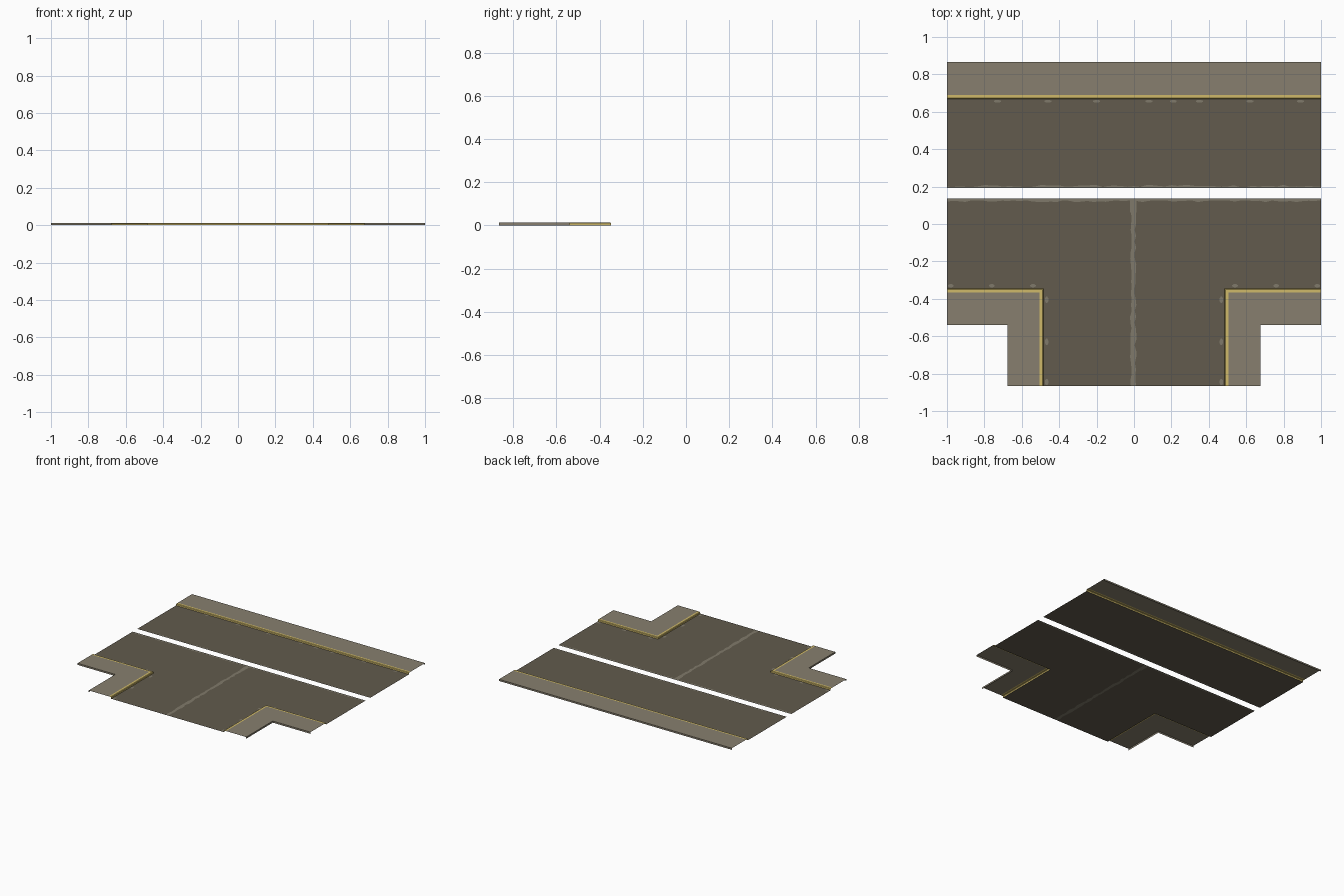
import bpy, random
from math import cos, sin, pi

if "Cube" in bpy.data.objects:
    bpy.data.objects.remove(bpy.data.objects["Cube"])

random.seed(4)


def srgb(r, g, b):
    def lin(c):
        c /= 255
        return c / 12.92 if c <= 0.04045 else ((c + 0.055) / 1.055) ** 2.4
    return (lin(r), lin(g), lin(b), 1)


def material(name, rgb):
    m = bpy.data.materials.new(name)
    m.diffuse_color = srgb(*rgb)
    m.use_nodes = True
    m.node_tree.nodes["Principled BSDF"].inputs["Base Color"].default_value = m.diffuse_color
    return m


ASPHALT = material("asphalt", (98, 91, 77))
WORN = material("worn asphalt", (128, 122, 107))
PAVING = material("sidewalk paving", (135, 127, 110))
YELLOW = material("curb yellow", (208, 186, 106))


def make(name, verts, faces, mats, ids):
    me = bpy.data.meshes.new(name)
    me.from_pydata(verts, [], faces)
    for m in mats:
        me.materials.append(m)
    me.polygons.foreach_set("material_index", ids)
    me.update()
    ob = bpy.data.objects.new(name, me)
    bpy.context.collection.objects.link(ob)
    return ob


def lanes(name, rows, ids, z=0.0):
    """Sheet skinned between rows of equal length; one material per gap."""
    n = len(rows[0])
    verts = [(x, y, z) for r in rows for x, y in r]
    faces, mi = [], []
    for j in range(len(rows) - 1):
        for i in range(n - 1):
            a = j * n + i
            faces.append((a, a + 1, a + n + 1, a + n))
            mi.append(ids[j])
    return make(name, verts, faces, [ASPHALT, WORN], mi)


def steps(a, b, n):
    return [a + (b - a) * i / n for i in range(n + 1)]


GAP_N, GAP_S = 0.193, 0.137       # open slot between the two carriageways
CURB_N, CURB_S, CURB_X = 0.668, -0.346, 0.483
END_Y, BAND = -0.865, 0.06

# North carriageway with a ragged worn edge along the slot
xs = steps(-1, 1, 60)
lanes("north_road", [[(x, GAP_N) for x in xs],
                     [(x, GAP_N + random.uniform(0.004, 0.016)) for x in xs],
                     [(x, CURB_N) for x in xs]], [1, 0])

# South carriageway: top band whose worn edge dips into the centre seam
xs = steps(-1, -0.021, 30) + [-0.02, 0.012] + steps(0.013, 1, 30)
edge = [(x, BAND if -0.0205 < x < 0.0125 else GAP_S - random.uniform(0.01, 0.02))
        for x in xs]
lanes("south_road_band", [[(x, BAND) for x in xs], edge,
                          [(x, GAP_S) for x in xs]], [0, 1])

# South carriageway: straight piece between band and curbs
lanes("south_road", [[(-1, CURB_S), (1, CURB_S)], [(-1, BAND), (1, BAND)]], [0]) \
    .data.clear_geometry()
bpy.data.objects.remove(bpy.data.objects["south_road"])
ys = steps(END_Y, BAND, 30)
seam_l = [(-0.018 + random.uniform(-0.003, 0.006), y) for y in ys]
seam_r = [(0.010 + random.uniform(-0.008, 0.003), y) for y in ys]
lanes("side_road", [[(CURB_X, y) for y in ys], seam_r, seam_l,
                    [(-CURB_X, y) for y in ys]], [0, 1, 0])
for side, s in (("left", -1), ("right", 1)):
    a, b = sorted((s, s * CURB_X))
    lanes("south_road_" + side, [[(a, CURB_S), (b, CURB_S)],
                                 [(a, BAND), (b, BAND)]], [0])

# Sidewalks: open-ended profile swept along the road edge
H = 0.013


def sidewalk(name, path, offs, width):
    prof = [(0, 0), (0.001, H - 0.003), (0.005, H), (0.021, H), (width, H), (width, 0)]
    ids = [0, 0, 0, 1, 1]
    n = len(path)
    verts = [(p[0] + o[0] * d, p[1] + o[1] * d, z)
             for d, z in prof for p, o in zip(path, offs)]
    faces, mi = [], []
    for j in range(len(prof) - 1):
        for i in range(n - 1):
            a = j * n + i
            faces.append((a, a + 1, a + n + 1, a + n))
            mi.append(ids[j])
    ob = make(name, verts, faces, [YELLOW, PAVING], mi)
    if ob.data.polygons[3 * (n - 1)].normal.z < 0:
        ob.data.flip_normals()


sidewalk("north_sidewalk", [(-1, CURB_N), (1, CURB_N)], [(0, 1), (0, 1)], 0.865 - CURB_N)
for side, s in (("left", -1), ("right", 1)):
    sidewalk("corner_sidewalk_" + side,
             [(s, CURB_S), (s * CURB_X, CURB_S), (s * CURB_X, END_Y)],
             [(0, -1), (s, -1), (s, 0)], 0.193)

# Worn spots in the gutters
spots = [(x, 0.656, 0.02, 0.008)
         for x in (-0.73, -0.46, -0.2, 0.08, 0.21, 0.35, 0.62, 0.89)]
for s in (-1, 1):
    spots += [(s * x, -0.33, 0.016, 0.009) for x in (0.54, 0.76, 0.98)]
    spots += [(s * 0.467, y, 0.010, 0.018) for y in (-0.405, -0.63, -0.845)]
verts, faces = [], []
for x, y, rx, ry in spots:
    faces.append(tuple(range(len(verts), len(verts) + 8)))
    verts += [(x + rx * cos(k * pi / 4 + 0.4), y + ry * sin(k * pi / 4 + 0.4), 0.0008)
              for k in range(8)]
make("gutter_spots", verts, faces, [WORN], [0] * len(faces))

# All road sheets face up
for ob in bpy.data.objects:
    if "road" in ob.name and ob.data.polygons[0].normal.z < 0:
        ob.data.flip_normals()
